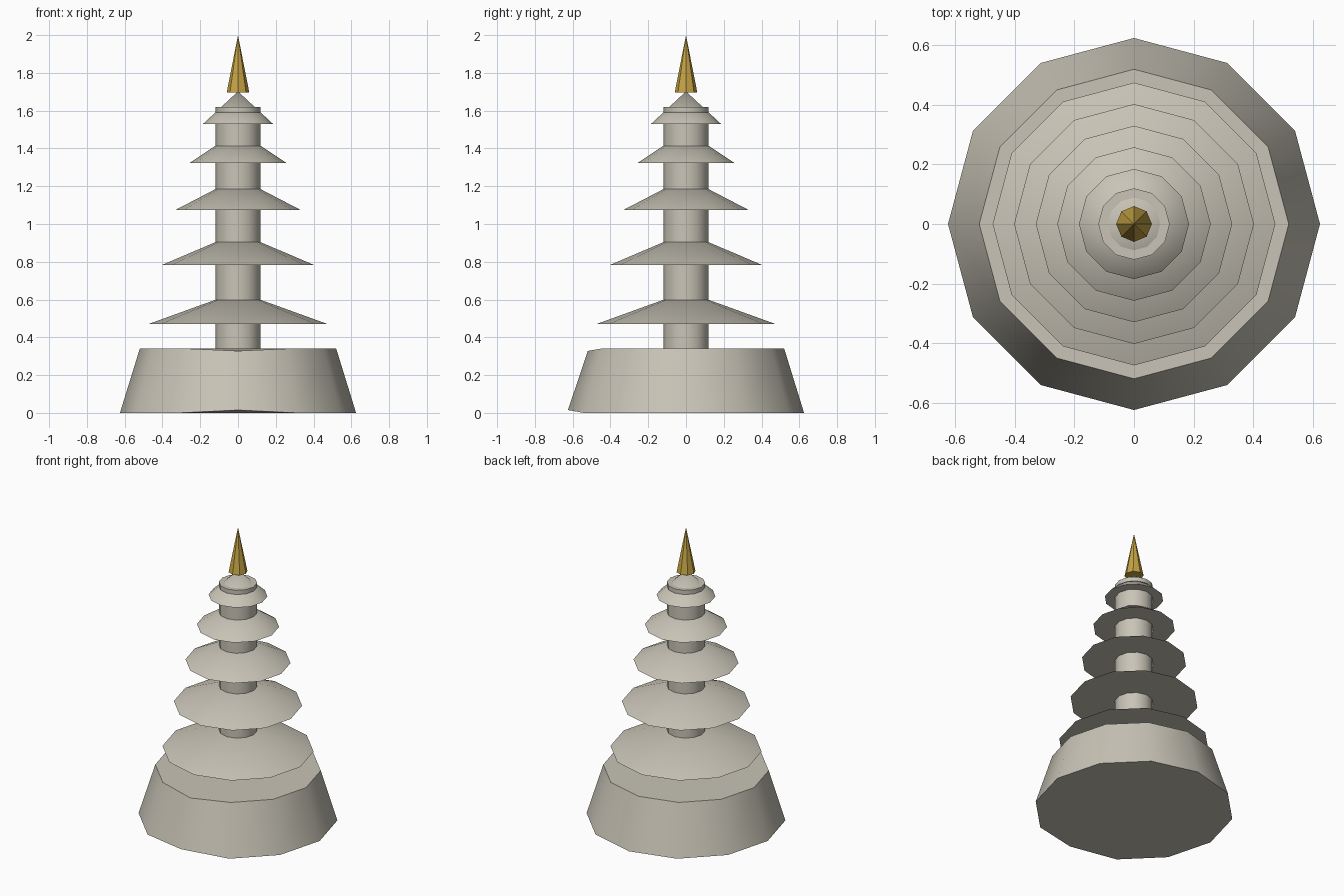
import bpy, bmesh, math

if "Cube" in bpy.data.objects:
    bpy.data.objects.remove(bpy.data.objects["Cube"])


def material(name, rgb):
    m = bpy.data.materials.new(name)
    m.diffuse_color = (*rgb, 1)
    m.use_nodes = True
    m.node_tree.nodes["Principled BSDF"].inputs["Base Color"].default_value = m.diffuse_color
    return m


stone = material("pale_stone", (0.58, 0.55, 0.47))
gold = material("gold", (0.56, 0.37, 0.06))


def cone(name, sides, r_low, r_high, z_low, z_high, mat):
    """Capped cone or frustum with a corner on each axis."""
    bm = bmesh.new()
    rings = []
    for r, z in ((r_low, z_low), (r_high, z_high)):
        count = sides if r > 0 else 1
        rings.append([bm.verts.new((r * math.cos(math.tau * i / sides),
                                    r * math.sin(math.tau * i / sides), z))
                      for i in range(count)])
    low, high = rings
    for i in range(sides):
        j = (i + 1) % sides
        if len(high) == 1:
            bm.faces.new((low[i], low[j], high[0]))
        else:
            bm.faces.new((low[i], low[j], high[j], high[i]))
    bm.faces.new(low[::-1])
    if len(high) > 1:
        bm.faces.new(high)
    mesh = bpy.data.meshes.new(name)
    bm.to_mesh(mesh)
    bm.free()
    mesh.materials.append(mat)
    obj = bpy.data.objects.new(name, mesh)
    bpy.context.collection.objects.link(obj)
    bpy.ops.object.select_all(action='DESELECT')
    obj.select_set(True)
    bpy.context.view_layer.objects.active = obj
    bpy.ops.object.shade_smooth_by_angle(angle=math.radians(35))
    return obj


# Tapered plinth with slightly worn front corners
plinth = cone("plinth", 12, 0.625, 0.52, 0.0, 0.34, stone)
for v in plinth.data.vertices:
    if v.co.y < -0.5 and abs(v.co.x) < 0.01:
        v.co.z += 0.015 if v.co.z < 0.1 else -0.012

# Central tower shaft, its rim just breaking through the top roof
cone("tower_shaft", 12, 0.12, 0.12, 0.33, 1.62, stone)

# Five shrinking conical roofs
for i, (r, z) in enumerate([(0.475, 0.47), (0.403, 0.783), (0.33, 1.075),
                            (0.258, 1.322), (0.185, 1.53)]):
    cone(f"roof_tier_{i + 1}", 12, r, 0, z, z + 0.172, stone)

# Golden spire
cone("spire", 8, 0.06, 0, 1.695, 2.0, gold)
